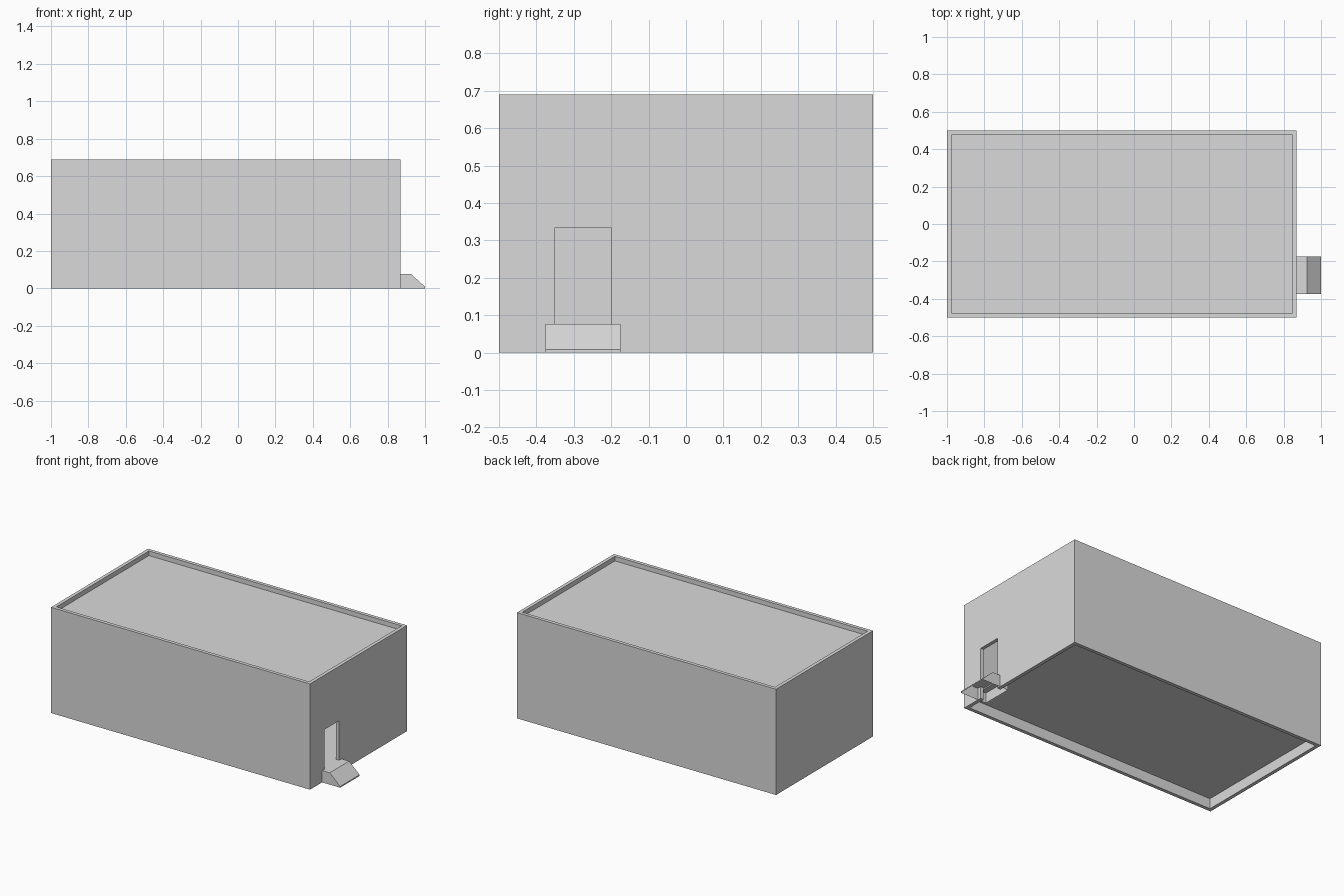
import bpy
import bmesh
from mathutils import Vector

cube = bpy.data.objects.get("Cube")
if cube:
    bpy.data.objects.remove(cube, do_unlink=True)

# One plain grey for the whole building
grey = bpy.data.materials.new("light grey")
grey.use_nodes = True
colour = (0.7, 0.7, 0.7, 1)
grey.diffuse_color = colour
grey.node_tree.nodes["Principled BSDF"].inputs["Base Color"].default_value = colour

# Building extents
LEFT, RIGHT, END = -1.0, 0.87, 1.0
HALF, HEIGHT, WALL = 0.5, 0.69, 0.023
IN_LEFT, IN_RIGHT, IN_HALF = LEFT + WALL, RIGHT - WALL, HALF - WALL


def prism(name, profile, axis, start, end, open_bottom=False):
    """Extrude a flat profile along one axis from start to end."""
    def place(a, b):
        return {"x": (start, a, b), "y": (a, start, b), "z": (a, b, start)}[axis]

    bm = bmesh.new()
    face = bm.faces.new([bm.verts.new(place(a, b)) for a, b in profile])
    result = bmesh.ops.extrude_face_region(bm, geom=[face], use_keep_orig=True)
    shift = Vector([end - start if axis == k else 0 for k in "xyz"])
    moved = [v for v in result["geom"] if isinstance(v, bmesh.types.BMVert)]
    bmesh.ops.translate(bm, verts=moved, vec=shift)
    bmesh.ops.recalc_face_normals(bm, faces=bm.faces[:])
    if open_bottom:
        under = [f for f in bm.faces if f.normal.z < -0.9]
        bmesh.ops.delete(bm, geom=under, context="FACES")
    mesh = bpy.data.meshes.new(name)
    bm.to_mesh(mesh)
    bm.free()
    mesh.materials.append(grey)
    obj = bpy.data.objects.new(name, mesh)
    bpy.context.collection.objects.link(obj)
    return obj


# Front, back and far walls as one U-shaped plan
prism("outer_walls", [
    (IN_RIGHT, -HALF), (LEFT, -HALF), (LEFT, HALF), (IN_RIGHT, HALF),
    (IN_RIGHT, IN_HALF), (IN_LEFT, IN_HALF), (IN_LEFT, -IN_HALF), (IN_RIGHT, -IN_HALF),
], "z", 0, HEIGHT)

# End wall with the doorway notched out
DOOR_A, DOOR_B, DOOR_TOP = -0.35, -0.2, 0.335
prism("door_wall", [
    (-HALF, 0), (DOOR_A, 0), (DOOR_A, DOOR_TOP), (DOOR_B, DOOR_TOP),
    (DOOR_B, 0), (HALF, 0), (HALF, HEIGHT), (-HALF, HEIGHT),
], "x", IN_RIGHT, RIGHT)

# Raised floor and sunken roof slabs
plan = [(IN_LEFT, -IN_HALF), (IN_RIGHT, -IN_HALF), (IN_RIGHT, IN_HALF), (IN_LEFT, IN_HALF)]
prism("floor", plan, "z", 0.067, 0.075)
prism("roof", plan, "z", 0.645, 0.66)

# Hollow entrance ramp passing under the doorway
STEP = 0.077
prism("entrance_ramp", [
    (0.81, 0), (0.81, STEP), (0.925, STEP), (END, 0.008), (END, 0),
], "y", -0.375, -0.175, open_bottom=True)
